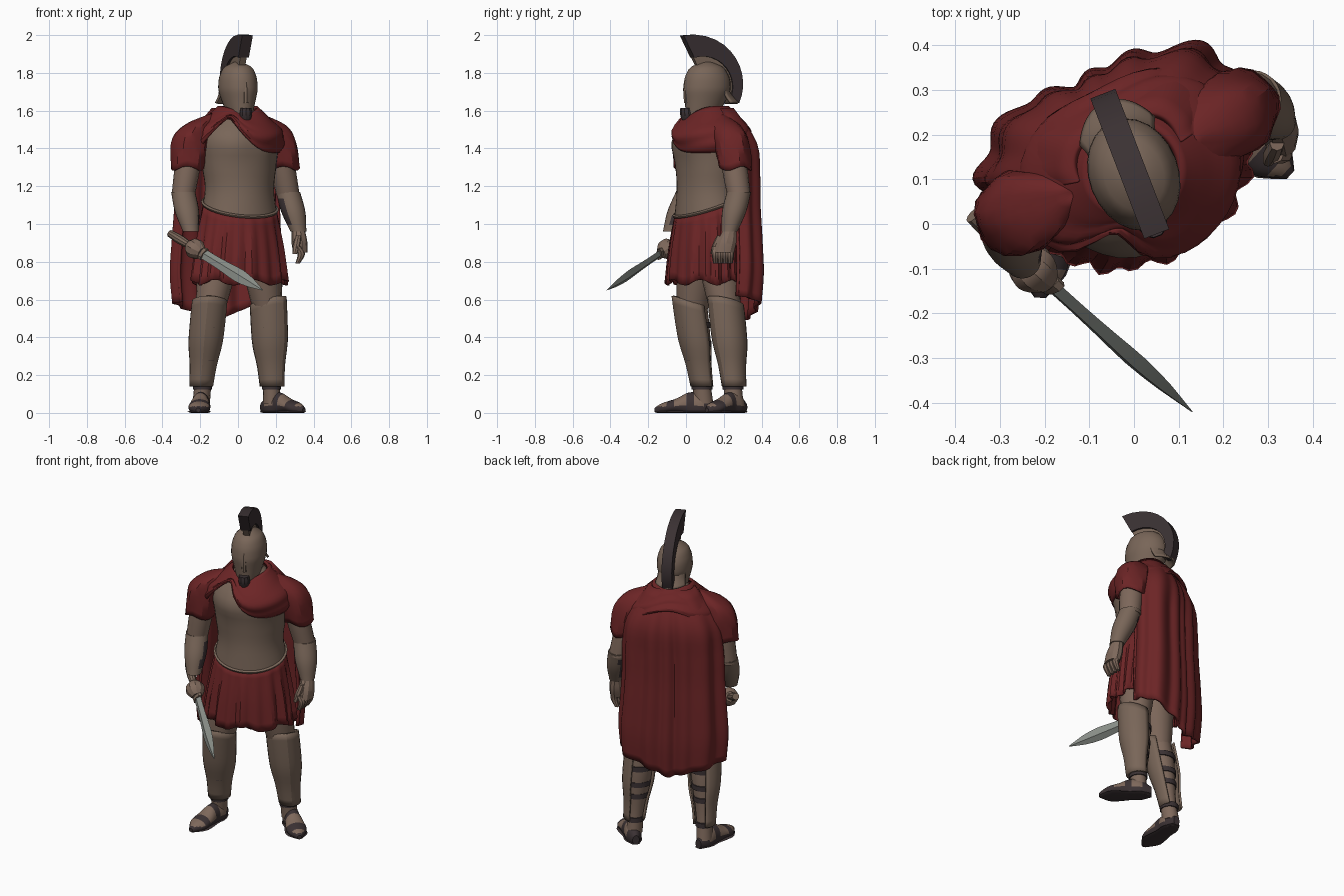
import bpy, bmesh
from math import sin, cos, pi, radians, exp, atan2
from mathutils import Vector, Matrix

cube = bpy.data.objects.get("Cube")
if cube:
    bpy.data.objects.remove(cube, do_unlink=True)


def material(name, red, green, blue):
    colour = (red, green, blue, 1)
    mat = bpy.data.materials.new(name)
    mat.use_nodes = True
    mat.diffuse_color = colour
    mat.node_tree.nodes["Principled BSDF"].inputs["Base Color"].default_value = colour
    return mat


BRONZE = material("bronze brown", .19, .132, .098)
SKIN = material("tanned skin", .21, .14, .105)
RED = material("deep red cloth", .15, .018, .019)
DARK = material("dark leather", .043, .031, .033)
STEEL = material("grey steel", .25, .27, .245)
UP = Vector((0, 0, 1))
YAW = radians(24)
made = []


def sample(values, t):
    """Smooth curve through evenly spaced numbers or vectors."""
    place = t * (len(values) - 1)
    i = min(int(place), len(values) - 2)
    f = place - i
    b, c = values[i], values[i + 1]
    a = values[i - 1] if i else b * 2 - c
    d = values[i + 2] if i + 2 < len(values) else c * 2 - b
    return b + (c - a) * (f / 2) + (a * 2 - b * 5 + c * 4 - d) * (f * f / 2) + (b * 3 - a - c * 3 + d) * (f ** 3 / 2)


def finish(name, bm, mats, rule=None, thick=0):
    bmesh.ops.recalc_face_normals(bm, faces=bm.faces)
    bm.normal_update()
    if rule:
        for face in bm.faces:
            face.material_index = int(rule(face.calc_center_median(), face.normal))
    mesh = bpy.data.meshes.new(name)
    bm.to_mesh(mesh)
    bm.free()
    for mat in mats:
        mesh.materials.append(mat)
    ob = bpy.data.objects.new(name, mesh)
    bpy.context.collection.objects.link(ob)
    if thick:
        shell = ob.modifiers.new("thickness", "SOLIDIFY")
        shell.thickness, shell.offset = thick, 0
    made.append(ob)


def bridge(bm, rows, closed=True):
    for low, high in zip(rows, rows[1:]):
        for j in range(len(low) if closed else len(low) - 1):
            k = (j + 1) % len(low)
            bm.faces.new((low[j], low[k], high[k], high[j]))


def tube(name, path, widths, mats, depth=(1, 1), sides=16, steps=8, yaw=0, fold=None,
         frame=Matrix(), rule=None, arc=None, thick=0):
    """Skin ellipses along a path; fold(t, angle) gives scale and lift, arc leaves the shell open."""
    bm = bmesh.new()
    path = [Vector(p) for p in path]
    start, end = [radians(d) for d in arc or (-180, 180)]
    spin = Matrix.Rotation(yaw, 3, 'Z')
    rows = []
    for k in range(steps + 1):
        t = k / steps
        wide = max(sample(widths, t), .002)
        row = []
        for j in range(sides + 1 if arc else sides):
            angle = start + (end - start) * j / sides
            scale, lift = fold(t, angle) if fold else (1, 0)
            out = Vector((cos(angle), sin(angle) * sample(depth, t), 0)) * wide * scale
            p = frame @ (sample(path, t) + spin @ out + UP * lift)
            p.z = max(p.z, 0)
            row.append(bm.verts.new(p))
        rows.append(row)
    bridge(bm, rows, not arc)
    if not arc and not thick:
        bm.faces.new(rows[0])
        bm.faces.new(rows[-1])
    finish(name, bm, mats, rule, thick)


def aim(start, end):
    turn = (end - start).to_track_quat('Z', 'Y').to_matrix().to_4x4()
    return Matrix.Translation(start) @ turn


def bump(value, middle, spread):
    return exp(-((value - middle) / spread) ** 2)


# Cuirass with two chest swells and a thin rim that dips in front
def chest(t, angle):
    swell = bump(angle, -1.1, .35) + bump(angle, -2, .35)
    belly = bump(angle, -pi / 2, .6) * bump(t, .2, .15)
    return 1 + .06 * swell * bump(t, .65, .12) + .03 * belly, .06 * (1 + sin(angle)) * (1 - t) ** 4


tube("cuirass", [(.01, .11, 1.03), (0, .13, 1.62)], [.2, .188, .205, .21, .07], [BRONZE],
     (.82, .85), 36, 16, YAW, chest)
tube("cuirass_rim", [(.01, .11, 1.03), (.01, .11, 1.045)], [.204, .208, .2], [BRONZE],
     (.83, .83), 36, 2, YAW, lambda t, angle: (1, .06 * (1 + sin(angle))), thick=.006)


# Pleated skirt
def pleats(t, angle):
    wave = sin(19 * angle + sin(3 * angle)) + sin(11 * angle) / 2
    return 1 + .045 * t ** .5 * wave, .015 * t * sin(7 * angle) + .06 * (1 - t) * (1 + sin(angle))


tube("skirt", [(.01, .11, 1.04), (.01, .1, .69)], [.192, .23, .256], [RED],
     (.82, .72), 96, 8, YAW, pleats, thick=.012)


# Draped cape, squarer at the corners and rising at its ends
def drape(t, angle):
    wave = sin(17 * angle + sin(4 * angle) + t) + sin(9 * angle + 2) / 2
    side = cos(angle)
    rise = max(.13 * side, -.1 * side)
    return 1 + .17 * sin(2 * angle) ** 2 + .045 * min(1, 3 * t) * wave, t * t * rise


tube("cape", [(0, .12, 1.61), (-.02, .13, 1.05), (-.02, .13, .49)],
     [.12, .25, .275, .28, .29, .3, .29], [RED], (.9, .74, .72, .7), 80, 24, YAW, drape, arc=(8, 166), thick=.016)

# Mantle wrapping the shoulders, crossing the chest and tucked under the cape
cloak = [.1, .165, .23, .25, .235]


def wrap(t, angle):
    reach = 1 - .72 * bump(angle, -2.15, .5) - .55 * bump(angle, pi / 2, 1)
    ridge = .025 * t * sin(18 * t + 3 * angle)
    dip = .04 * (1 - t) * bump(angle, -pi / 2, .8)
    return sample(cloak, t * reach) / sample(cloak, t) + ridge, t * (1 - reach) / 4 - dip


tube("mantle", [(0, .12, 1.62), (-.01, .13, 1.38)], cloak, [RED],
     (1, .82), 48, 18, YAW, wrap, thick=.016)


# Arms: shoulder, elbow, wrist and the direction of the dark lacing
def ripple(t, angle):
    return 1 + .05 * sin(5 * angle + 7 * t), .012 * t * sin(3 * angle)


COLLAR = Vector((0, .12, 1.62))
ARMS = {"right": [(-.24, .03, 1.48), (-.29, .01, 1.17), (-.25, -.08, .96), (.8, .6, 0)],
        "left": [(.2, .23, 1.48), (.265, .28, 1.17), (.32, .23, .96), (-1, -.1, 0)]}
for side, joints in ARMS.items():
    shoulder, elbow, wrist, lacing = map(Vector, joints)

    def laced(centre, normal):
        return normal.dot(lacing) > .5 and .99 < centre.z < 1.14

    tube(side + "_sleeve", [shoulder.lerp(COLLAR, .45) + UP * .04, shoulder, shoulder.lerp(elbow, .6)],
         [.005, .06, .086, .09, .082], [RED], sides=20, steps=12, fold=ripple, thick=.01)
    tube(side + "_upper_arm", [shoulder, elbow - UP * .02], [.06, .068, .062], [SKIN])
    tube(side + "_forearm", [elbow, wrist], [.064, .064, .042], [BRONZE, DARK], sides=24, steps=12, rule=laced)

# Half-closed left hand (wrist is the left one after the loop)
tube("left_hand", [wrist, wrist + Vector((.01, -.03, -.11))], [.036, .042, .038], [SKIN], (1.1, 1.5), 10)
for i in range(4):
    tip = wrist + Vector((-.005, .005 - i / 38, -.17))
    tube("left_finger", [tip + UP * .09, tip + Vector((.02, 0, .05)), tip], [.02, .02, .012], [SKIN], sides=8)
thumb = wrist + Vector((-.02, -.09, -.12))
tube("left_thumb", [thumb + Vector((.02, .04, .1)), thumb], [.016, .02, .012], [SKIN], sides=8)

# Sword in the right fist, modelled along its own axis
S = aim(Vector((-.36, .02, .95)), Vector((.13, -.42, .65))) @ Matrix.Rotation(pi / 3, 4, 'Z')
tube("right_fist", [(0, 0, .15), (0, 0, .25)], [.03, .05, .055, .046, .028], [SKIN], sides=10, frame=S)
tube("sword_grip", [(0, 0, 0), (0, 0, .25)], [.02, .025, .018, .018], [BRONZE], sides=10, frame=S)
tube("sword_guard", [(0, 0, .25), (0, 0, .27)], [.036, .036], [BRONZE], (.5, .5), 8, 1, frame=S)
tube("sword_blade", [(0, 0, .26), (0, 0, .724)], [.028, .028, .032, .037, .026, .001], [STEEL],
     (.45, .4), 4, 10, frame=S)

# Legs: hip, knee, ankle, heel and toe
shin = [.078, .075, .06, .046, .046]
LEGS = {"right": [(-.08, .08, .95), (-.15, .03, .55), (-.195, .095, .05), (-.19, .15, 0), (-.21, -.165, 0)],
        "left": [(.1, .15, .95), (.16, .21, .55), (.18, .255, .05), (.13, .31, 0), (.35, .11, 0)]}
for side, joints in LEGS.items():
    hip, knee, ankle, heel, toe = map(Vector, joints)
    stride = toe - heel
    tube(side + "_thigh", [hip, knee - UP * .03], [.11, .1, .075], [SKIN], (1, 1.05))
    tube(side + "_shin", [knee, ankle], shin, [SKIN], (1.08, 1.08))
    tube(side + "_greave", [knee + UP * .04, ankle + UP * .09], [.088, .088, .084, .066, .057], [BRONZE],
         (1.08, 1.08), 18, 12, atan2(stride.x, -stride.y), arc=(-225, 45), thick=.012,
         fold=lambda t, angle: (1 + .06 * bump(angle, -pi / 2, .25), -.03 * (1 - t) * sin(angle)))
    for t in (.2, .4, .55, .85):
        spot, girth = knee.lerp(ankle, t), sample(shin, t) + .006
        tube(side + "_strap", [spot, spot + UP * .03], [girth, girth], [DARK], (1.08, 1.08), steps=1)

    # Sandal lofted from heel to toe, with dark bands and sole
    F = aim(heel, toe)
    back = F.inverted()
    span = UP * stride.length
    lift = Vector((0, 1, 0))
    tread = [.02, .047, .046, .055, .055, .012]

    def banded(centre, normal):
        return centre.z < .035 or sin(60 * (back @ centre).z) > .35

    tube(side + "_sandal", [lift * .03, span / 2 + lift * .04, span + lift * .015], tread, [SKIN, DARK],
         [1.4, 1.4, 1.5, .8, .6, 1], 24, 24, frame=F, rule=banded)
    tube(side + "_sole", [lift * .006, span + lift * .006], [w * 1.08 for w in tread], [DARK],
         (.2, .2), 8, 12, frame=F)

# Head: neck, helmet, guards, nose piece and beard
H = Matrix.Translation((0, .11, 0)) @ Matrix.Rotation(radians(21), 4, 'Z')
tube("neck", [(0, .01, 1.5), (0, .01, 1.64)], [.07, .07], [DARK], sides=14, frame=H)
dome = [.1 * (1 - max(0, i / 4 - 1.5) ** 2) ** .5 * min(1, .6 + i / 12) for i in range(11)]
tube("helmet", [(0, -.03, 1.56), (0, 0, 1.71), (0, 0, 1.866)], dome, [BRONZE], (1.35, 1.22), 24, 20, frame=H)
tube("neck_guard", [(0, 0, 1.71), (0, .01, 1.64)], [.092, .094, .105], [BRONZE], (1.25, 1.55),
     frame=H, arc=(35, 145), thick=.012)
tube("nose_guard", [(0, -.115, 1.64), (0, -.115, 1.76)], [.014, .017, .008], [BRONZE], sides=8, frame=H)
tube("beard", [(0, -.112, 1.545), (0, -.118, 1.615)], [.024, .034, .03], [DARK], sides=10, frame=H)


# Crest and holder: fans whose radius shrinks from brow to nape
def fan(name, outer, outer_flare, inner, inner_flare, half, mat):
    bm = bmesh.new()
    rows = []
    for k in range(13):
        t = k / 12
        angle = radians(117 - 142 * t)
        high = outer + outer_flare * (1 - t) ** 2
        low = inner + inner_flare * (1 - t) ** 2
        rows.append([bm.verts.new(H @ Vector((x, r * cos(angle), 1.72 + r * sin(angle))))
                     for x, r in ((-half, high), (half, high), (half, low), (-half, low))])
    bridge(bm, rows)
    bm.faces.new(rows[0])
    bm.faces.new(rows[-1])
    finish(name, bm, [mat])


fan("crest", .19, .122, .135, .045, .03, DARK)
fan("crest_holder", .137, .045, .1, .02, .018, BRONZE)

# Soft shading with crisp folds
bpy.ops.object.select_all(action='DESELECT')
for ob in made:
    ob.select_set(True)
bpy.context.view_layer.objects.active = made[0]
bpy.ops.object.shade_smooth_by_angle(angle=radians(28))
